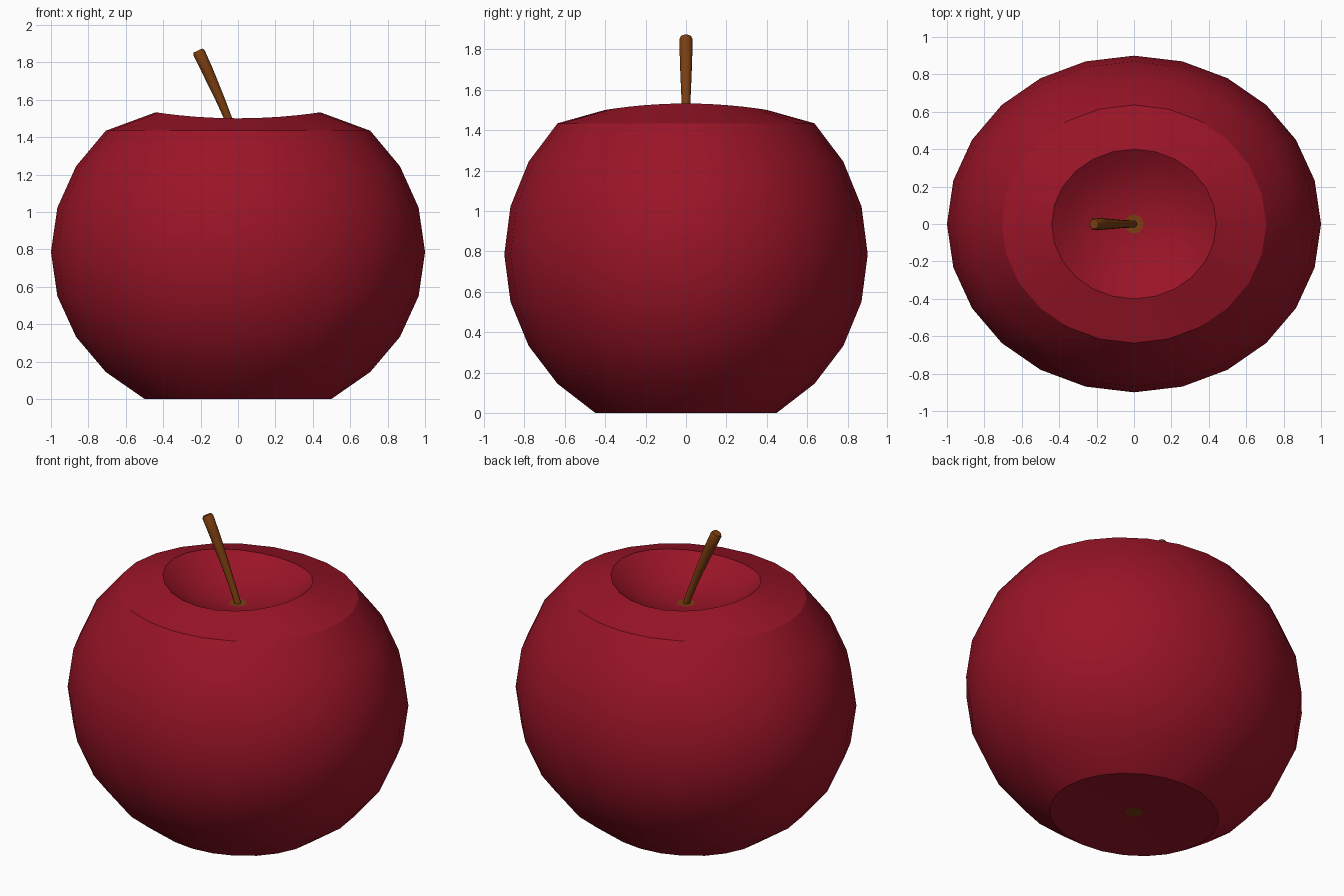
import bpy, bmesh, math
from mathutils import Vector, Matrix

if "Cube" in bpy.data.objects:
    bpy.data.objects.remove(bpy.data.objects["Cube"])

SIDES = 24


def material(name, rgb):
    m = bpy.data.materials.new(name)
    m.diffuse_color = (*rgb, 1)
    m.use_nodes = True
    m.node_tree.nodes["Principled BSDF"].inputs["Base Color"].default_value = m.diffuse_color
    return m


def loft(name, rings, mats, angle, cap_mats=(0, 0)):
    """Skin a list of equal-length point rings, capping both ends."""
    bm = bmesh.new()
    loops = [[bm.verts.new(p) for p in ring] for ring in rings]
    n = len(loops[0])
    for a, b in zip(loops, loops[1:]):
        for i in range(n):
            j = (i + 1) % n
            bm.faces.new((a[i], a[j], b[j], b[i]))
    bm.faces.new(loops[0][::-1]).material_index = cap_mats[0]
    bm.faces.new(loops[-1]).material_index = cap_mats[1]
    bmesh.ops.recalc_face_normals(bm, faces=bm.faces)
    me = bpy.data.meshes.new(name)
    bm.to_mesh(me)
    bm.free()
    ob = bpy.data.objects.new(name, me)
    bpy.context.collection.objects.link(ob)
    for m in mats:
        me.materials.append(m)
    bpy.ops.object.select_all(action='DESELECT')
    bpy.context.view_layer.objects.active = ob
    ob.select_set(True)
    bpy.ops.object.shade_smooth_by_angle(angle=math.radians(angle))
    return ob


def ellipse(rx, ry, height):
    """Ring whose z comes from height(distance from the axis)."""
    pts = []
    for i in range(SIDES):
        t = 2 * math.pi * i / SIDES
        x, y = rx * math.cos(t), ry * math.sin(t)
        pts.append((x, y, height(math.hypot(x, y))))
    return pts


red = material("apple_red", (0.32, 0.007, 0.02))
brown = material("stem_brown", (0.2, 0.048, 0.005))

# Fruit: flat base, squashed sphere, then a spherical hollow on top
rings = [ellipse(0.05, 0.05, lambda d: 0.014)]
for lat in range(-60, 46, 15):
    r, s = math.cos(math.radians(lat)), math.sin(math.radians(lat))
    z = 0.785 + s * (0.906 if s < 0 else 0.918)
    rings.append(ellipse(r, 0.9 * r, lambda d, z=z: max(z, 0)))
R, FLOOR = 0.67, 1.368


def bowl(d):
    return FLOOR + R - math.sqrt(R * R - d * d)


for k in (1, 0.85, 0.7, 0.55, 0.4, 0.25):
    rings.append(ellipse(0.44 * k, 0.4 * k, bowl))
rings.append(ellipse(0.05, 0.05, bowl))
loft("apple_body", rings, [red, brown], 25, (1, 1))

# Stem: bent, widening towards a slightly rounded tip
path = [(0, 1.36, 0.019), (-0.025, 1.43, 0.02), (-0.055, 1.505, 0.021),
        (-0.09, 1.59, 0.024), (-0.13, 1.68, 0.028), (-0.17, 1.77, 0.031),
        (-0.208, 1.85, 0.033), (-0.214, 1.863, 0.026)]
rings = []
for i, (x, z, r) in enumerate(path):
    a, b = path[max(i - 1, 0)], path[min(i + 1, len(path) - 1)]
    tilt = Matrix.Rotation(math.atan2(b[0] - a[0], b[1] - a[1]), 3, 'Y')
    rings.append([Vector((x, 0, z)) + tilt @ Vector((r * math.cos(t), r * math.sin(t), 0))
                  for t in (2 * math.pi * k / 12 for k in range(12))])
loft("stem", rings, [brown], 35)
